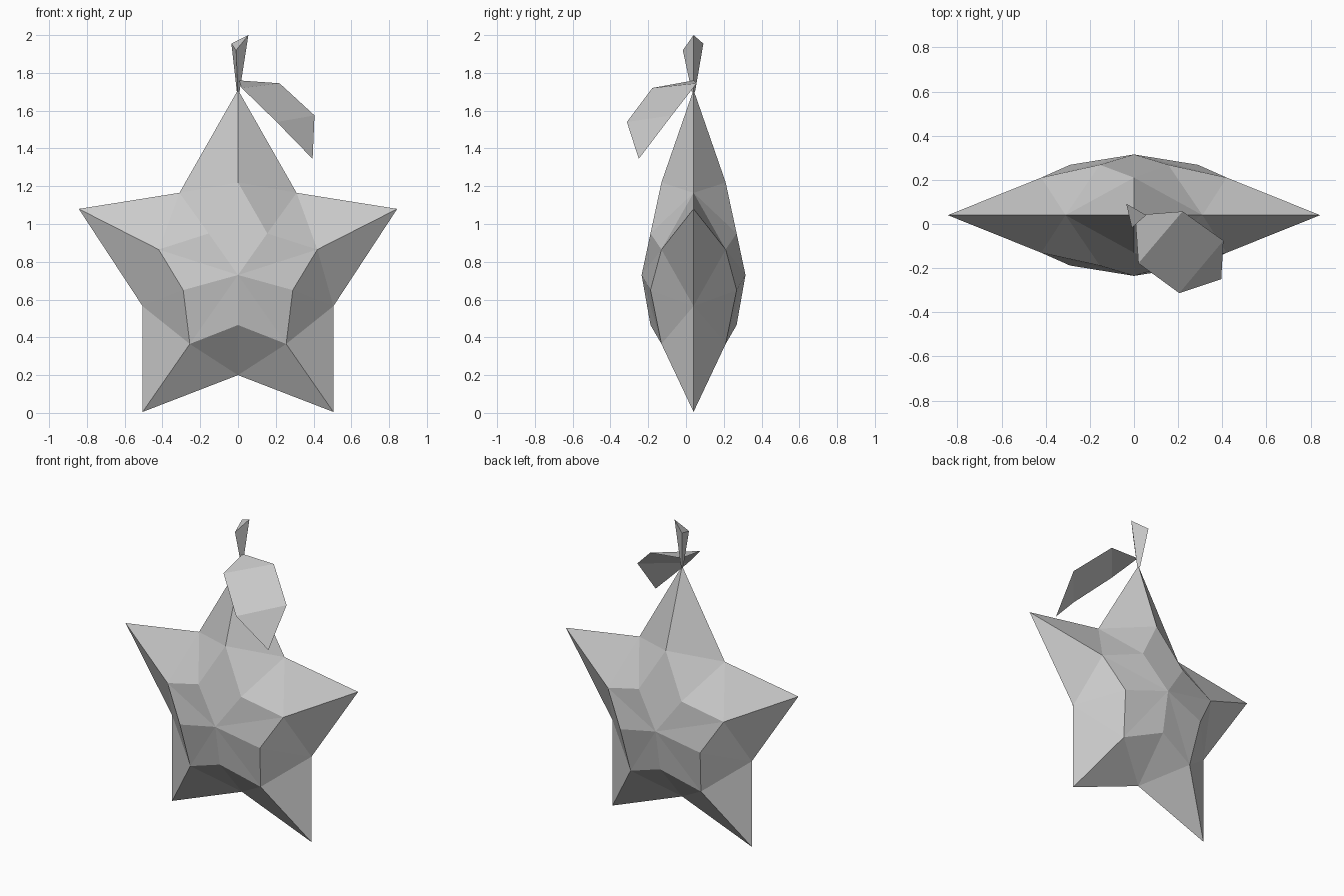
import bpy, bmesh

if "Cube" in bpy.data.objects:
    bpy.data.objects.remove(bpy.data.objects["Cube"])

grey = bpy.data.materials.new("light grey")
grey.diffuse_color = (0.6, 0.6, 0.6, 1)
grey.use_nodes = True
grey.node_tree.nodes["Principled BSDF"].inputs["Base Color"].default_value = grey.diffuse_color


def make(name, verts, faces, closed=True):
    bm = bmesh.new()
    vs = [bm.verts.new(v) for v in verts]
    for f in faces:
        bm.faces.new([vs[i] for i in f])
    bmesh.ops.remove_doubles(bm, verts=bm.verts, dist=0.0005)
    if closed:
        bmesh.ops.recalc_face_normals(bm, faces=bm.faces)
    me = bpy.data.meshes.new(name)
    bm.to_mesh(me)
    bm.free()
    me.materials.append(grey)
    ob = bpy.data.objects.new(name, me)
    bpy.context.collection.objects.link(ob)
    return ob


# Star fruit: outline and raised inner ring, alternating point and valley
MID = 0.04
right_outer = [(0, 1.71), (0.31, 1.165), (0.843, 1.08), (0.505, 0.565), (0.505, 0.005), (0, 0.2)]
right_inner = [(0, 1.22), (0.155, 0.95), (0.42, 0.865), (0.29, 0.65), (0.255, 0.365), (0, 0.465)]


def mirrored(pts):
    return pts + [(-x, z) for x, z in pts[-2:0:-1]]


outer, inner = mirrored(right_outer), mirrored(right_inner)
n = len(outer)
verts = [(x, MID, z) for x, z in outer]
faces = []
for side in (-1, 1):
    start = len(verts)
    for i, (x, z) in enumerate(inner):
        depth = 0.17 if i % 2 == 0 else 0.228
        verts.append((x, MID + side * depth, z))
    centre = len(verts)
    verts.append((0, MID + side * 0.275, 0.73))
    for i in range(n):
        j = (i + 1) % n
        tip, val = (i, j) if i % 2 == 0 else (j, i)
        faces += [(tip, start + tip, val),
                  (val, start + tip, start + val),
                  (centre, start + i, start + j)]
make("star_fruit", verts, faces)

# Stem: three-sided, flaring upwards with a slanted end
top = [(-0.035, 0.092, 1.955), (0.055, 0.04, 2.0), (-0.01, -0.017, 1.92)]
base = [(-0.006, 0.048, 1.70), (0.008, 0.04, 1.70), (-0.001, 0.031, 1.70)]
make("stem", base + top,
     [(0, 1, 2), (3, 4, 5)] + [(i, (i + 1) % 3, 3 + (i + 1) % 3, 3 + i) for i in range(3)])

# Leaf: thin sheet bent twice along its length
leaf = [(0.005, 0.04, 1.76), (0.22, 0.057, 1.745), (0.405, -0.075, 1.575),
        (0.395, -0.25, 1.345), (0.205, -0.313, 1.54), (0.02, -0.178, 1.72)]
make("leaf", leaf, [(0, 5, 1), (1, 5, 4, 2), (2, 4, 3)], closed=False)
